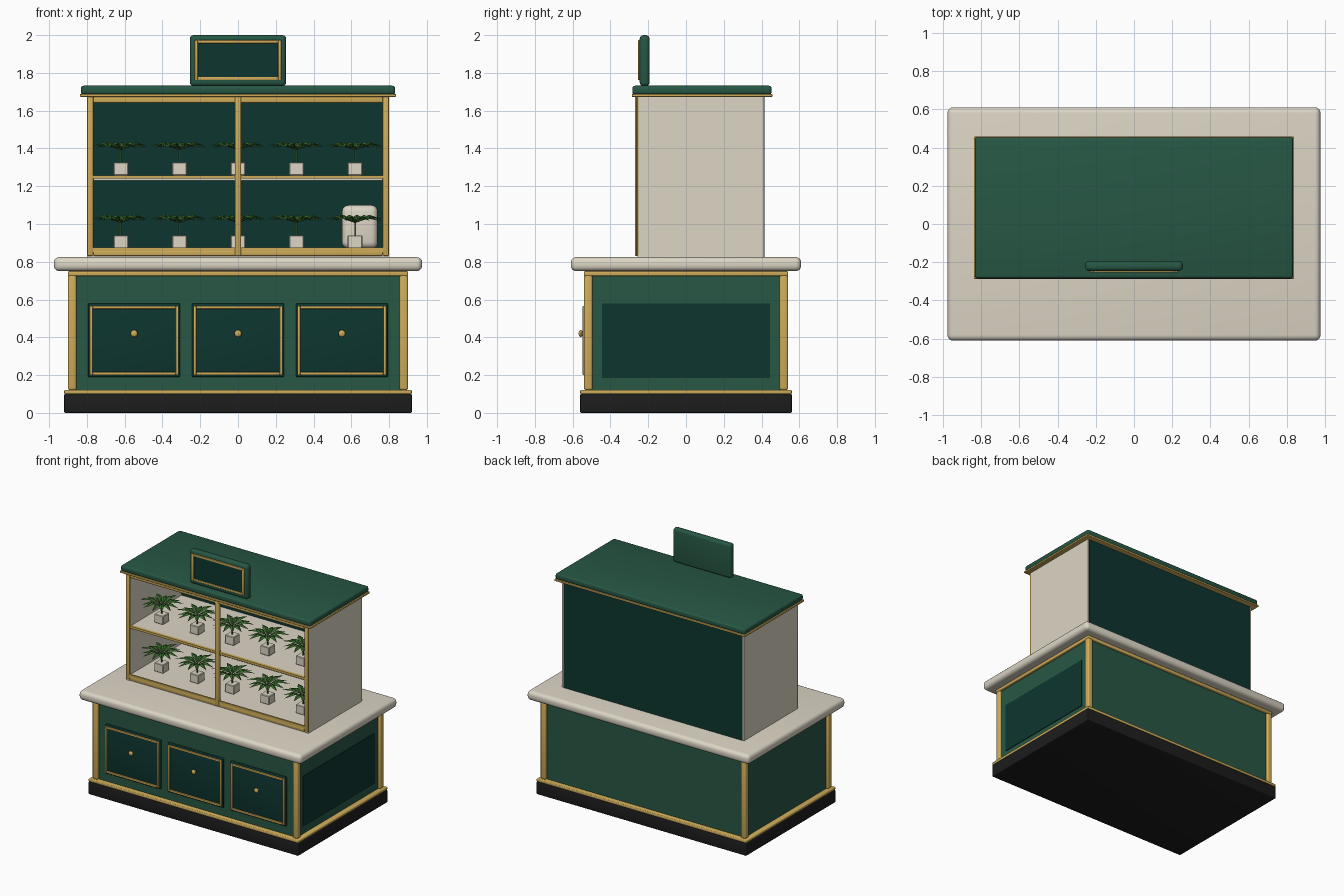
import bpy, bmesh, math
from mathutils import Matrix, Vector

default = bpy.data.objects.get("Cube")
if default:
    bpy.data.objects.remove(default, do_unlink=True)


def material(name, r, g, b):
    m = bpy.data.materials.new(name)
    m.use_nodes = True
    m.diffuse_color = (r, g, b, 1)
    m.node_tree.nodes["Principled BSDF"].inputs["Base Color"].default_value = (r, g, b, 1)
    return m


GREEN = material("painted green", 0.02, 0.095, 0.058)
DARK = material("deep teal", 0.004, 0.036, 0.029)
GOLD = material("brass gold", 0.62, 0.41, 0.1)
CREAM = material("cream stone", 0.72, 0.67, 0.56)
BLACK = material("plinth black", 0.012, 0.012, 0.012)
LEAF = material("leaf green", 0.04, 0.14, 0.025)


def finish(name, bm, mat):
    mesh = bpy.data.meshes.new(name)
    bm.to_mesh(mesh)
    bm.free()
    mesh.materials.append(mat)
    mesh.shade_smooth()
    mesh.set_sharp_from_angle(angle=math.radians(35))
    ob = bpy.data.objects.new(name, mesh)
    bpy.context.scene.collection.objects.link(ob)
    return ob


def box(name, mat, xs, ys, zs, bevel=0.0, segments=3):
    """Box between the given x, y and z limits, with optional rounded edges."""
    size = [b - a for a, b in (xs, ys, zs)]
    mid = Vector([(a + b) / 2 for a, b in (xs, ys, zs)])
    bm = bmesh.new()
    bmesh.ops.create_cube(bm, size=1)
    bmesh.ops.scale(bm, vec=size, verts=bm.verts)
    bmesh.ops.translate(bm, vec=mid, verts=bm.verts)
    if bevel:
        bmesh.ops.bevel(bm, geom=bm.edges[:], offset=bevel, segments=segments,
                        profile=0.5, affect='EDGES', clamp_overlap=True)
    return finish(name, bm, mat)


def slab(name, mat, half_x, ys, zs, bevel=0.0, segments=3):
    return box(name, mat, (-half_x, half_x), ys, zs, bevel, segments)


def frame(name, xs, ys, zs, w):
    """Four gold bars around a rectangle facing the front."""
    (x0, x1), (z0, z1) = xs, zs
    for side, a in (("right", x0), ("left", x1 - w)):
        box(f"{name}_{side}_bar", GOLD, (a, a + w), ys, zs, w / 4, 2)
    for side, a in (("bottom", z0), ("top", z1 - w)):
        box(f"{name}_{side}_bar", GOLD, (x0 + w, x1 - w), ys, (a, a + w), w / 4, 2)


# Counter: plinth, body, trims and worktop
slab("plinth", BLACK, 0.92, (-0.56, 0.56), (0, 0.1), 0.006)
slab("lower_trim", GOLD, 0.92, (-0.56, 0.56), (0.1, 0.122), 0.006)
slab("counter_body", GREEN, 0.88, (-0.52, 0.52), (0.12, 0.74))
slab("upper_trim", GOLD, 0.9, (-0.54, 0.54), (0.725, 0.75), 0.006)
slab("countertop", CREAM, 0.975, (-0.61, 0.61), (0.75, 0.825), 0.03, 5)
for sx in (-1, 1):
    for sy in (-1, 1):
        x, y = sx * 0.878, sy * 0.518
        box("corner_post", GOLD, (x - 0.023, x + 0.023), (y - 0.023, y + 0.023),
            (0.12, 0.73), 0.012)
box("side_panel", DARK, (0.878, 0.886), (-0.445, 0.445), (0.185, 0.58))

# Three drawer fronts with gold frames and knobs
for x in (-0.55, 0, 0.55):
    box("drawer_front", DARK, (x - 0.243, x + 0.243), (-0.535, -0.51), (0.19, 0.58), 0.006)
    frame("drawer_frame", (x - 0.236, x + 0.236), (-0.547, -0.53), (0.2, 0.567), 0.016)
    bm = bmesh.new()
    bmesh.ops.create_cone(bm, cap_ends=True, segments=12, radius1=0.009, radius2=0.009,
                          depth=0.03, matrix=Matrix.Translation((x, -0.543, 0.42))
                          @ Matrix.Rotation(math.pi / 2, 4, 'X'))
    bmesh.ops.create_uvsphere(bm, u_segments=12, v_segments=8, radius=0.019,
                              matrix=Matrix.Translation((x, -0.557, 0.42))
                              @ Matrix.Diagonal((1, 0.6, 1, 1)))
    finish("drawer_knob", bm, GOLD)

# Display cabinet: walls, back, floor and shelf
for side, a, b in (("right", -0.798, -0.768), ("left", 0.768, 0.798)):
    box(f"cabinet_{side}_wall", CREAM, (a, b), (-0.258, 0.412), (0.825, 1.675))
slab("cabinet_back", DARK, 0.785, (0.39, 0.415), (0.825, 1.675))
slab("cabinet_floor", CREAM, 0.77, (-0.255, 0.39), (0.825, 0.87))
slab("cabinet_shelf", CREAM, 0.768, (-0.235, 0.39), (1.23, 1.255))

# Gold face of the cabinet
frame("cabinet_frame", (-0.8, 0.8), (-0.264, -0.25), (0.83, 1.675), 0.034)
slab("floor_edge", GOLD, 0.768, (-0.264, -0.25), (0.85, 0.876))
slab("shelf_edge", GOLD, 0.768, (-0.258, -0.235), (1.24, 1.258))
slab("centre_mullion", GOLD, 0.017, (-0.27, -0.236), (0.83, 1.675), 0.008)

# Roof and sign board
slab("roof_trim", GOLD, 0.837, (-0.287, 0.457), (1.673, 1.688), 0.004)
slab("roof", GREEN, 0.832, (-0.284, 0.453), (1.685, 1.732), 0.014)
slab("sign_board", GREEN, 0.255, (-0.245, -0.193), (1.73, 2.0), 0.02, 4)
slab("sign_panel", DARK, 0.222, (-0.249, -0.24), (1.768, 1.968))
frame("sign_frame", (-0.23, 0.23), (-0.254, -0.24), (1.762, 1.973), 0.017)

# Storage canister on the cabinet floor
box("canister", CREAM, (0.55, 0.74), (0.12, 0.31), (0.87, 1.1), 0.035, 4)


def foliage(x, y, z):
    """Ring of arching, pointed leaves folded along the middle."""
    bm = bmesh.new()
    count = 13
    for i in range(count):
        turn = Matrix.Rotation(math.tau * i / count, 4, 'Z')
        reach = 0.165 if i % 2 else 0.145
        lift = 0.008 if i % 2 else 0

        def vert(r, side, h):
            return bm.verts.new(turn @ Vector((r * reach, side, h + lift)) + Vector((x, y, z)))

        root, tip = vert(0, 0, 0), vert(1, 0, 0.012)
        ridge = vert(0.5, 0, 0.036)
        for s in (-1, 1):
            edge = vert(0.5, s * 0.02, 0.026)
            bm.faces.new((root, edge, ridge) if s < 0 else (root, ridge, edge))
            bm.faces.new((edge, tip, ridge) if s < 0 else (ridge, tip, edge))
    finish("plant_leaves", bm, LEAF)


# Potted plants, five on each level
for z in (0.872, 1.258):
    for i in range(-2, 3):
        x, y = i * 0.31, -0.07
        box("plant_pot", CREAM, (x - 0.039, x + 0.039), (y - 0.039, y + 0.039),
            (z, z + 0.068), 0.004, 1)
        box("plant_stem", LEAF, (x - 0.004, x + 0.004), (y - 0.004, y + 0.004),
            (z + 0.06, z + 0.14))
        foliage(x, y, z + 0.133)
